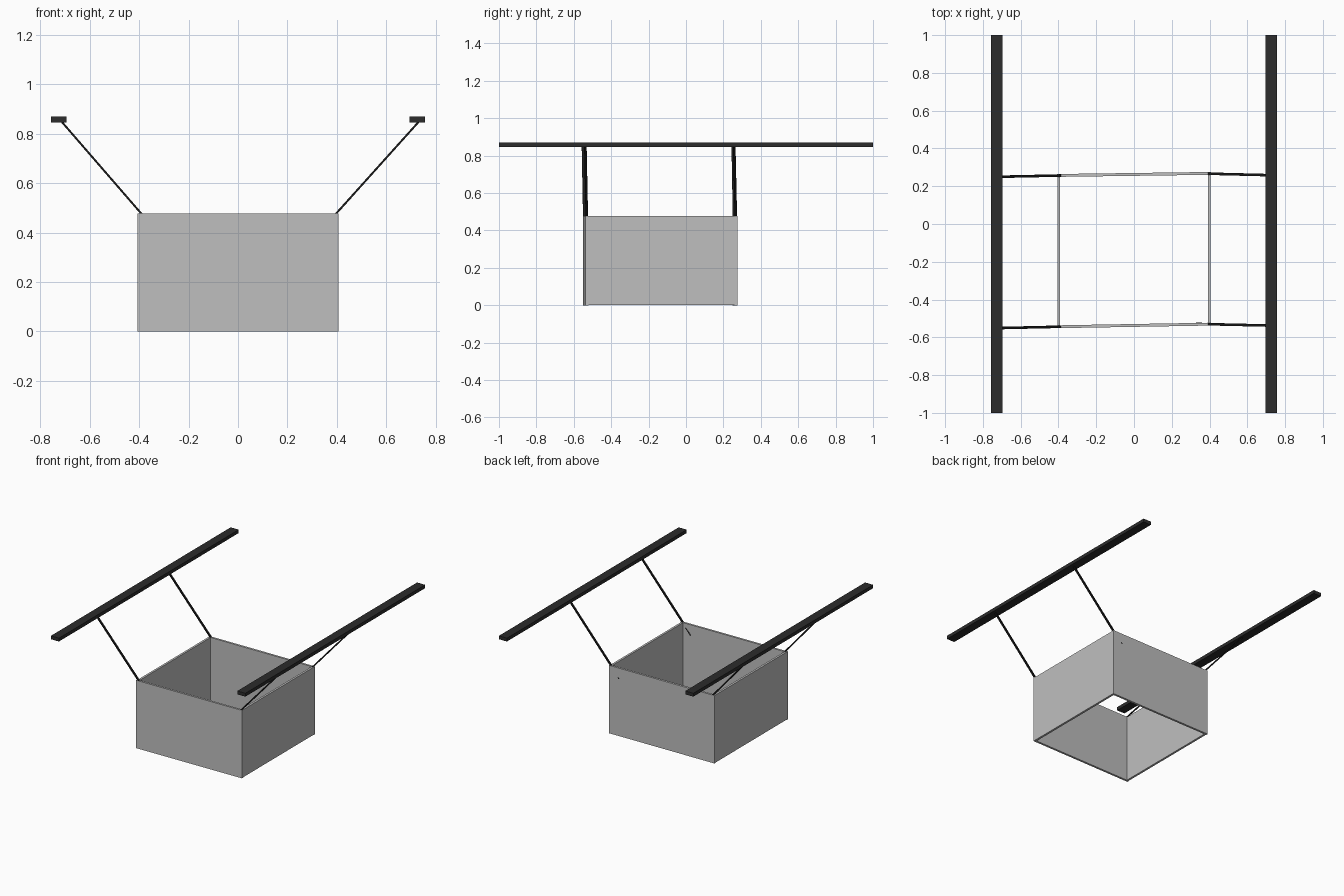
import bpy
import bmesh
from mathutils import Vector

cube = bpy.data.objects.get("Cube")
if cube:
    bpy.data.objects.remove(cube, do_unlink=True)


def material(name, value):
    m = bpy.data.materials.new(name)
    m.use_nodes = True
    colour = (value, value, value, 1)
    m.diffuse_color = colour
    m.node_tree.nodes["Principled BSDF"].inputs["Base Color"].default_value = colour
    return m


panel_grey = material("panel grey", 0.52)
rail_black = material("rail charcoal", 0.025)
strut_black = material("strut black", 0.01)


def beam(name, start, end, side, up, mat):
    """Rectangular bar from start to end with half-extents side and up."""
    start, end, side, up = map(Vector, (start, end, side, up))
    bm = bmesh.new()
    rings = [[bm.verts.new(p + side * a + up * b)
              for a, b in ((-1, -1), (1, -1), (1, 1), (-1, 1))] for p in (start, end)]
    for ring in rings:
        bm.faces.new(ring)
    for i in range(4):
        j = (i + 1) % 4
        bm.faces.new((rings[0][i], rings[0][j], rings[1][j], rings[1][i]))
    bmesh.ops.recalc_face_normals(bm, faces=bm.faces)
    mesh = bpy.data.meshes.new(name)
    bm.to_mesh(mesh)
    bm.free()
    mesh.materials.append(mat)
    obj = bpy.data.objects.new(name, mesh)
    bpy.context.collection.objects.link(obj)


# Open box: slightly skewed front and back panels, straight side panels
HEIGHT, HALF_W, T = 0.478, 0.407, 0.0075
mid = HEIGHT / 2
for name, y_right, y_left in (("front_panel", -0.544, -0.530), ("back_panel", 0.257, 0.268)):
    beam(name, (-HALF_W, y_right, mid), (HALF_W, y_left, mid), (0, T, 0), (0, 0, mid), panel_grey)
for name, x, y0, y1 in (("right_panel", -0.398, -0.538, 0.252), ("left_panel", 0.398, -0.525, 0.262)):
    beam(name, (x, y0, mid), (x, y1, mid), (T, 0, 0), (0, 0, mid - 0.001), panel_grey)

# Long overhead rails
for name, x in (("right_rail", -0.726), ("left_rail", 0.726)):
    beam(name, (x, -1, 0.857), (x, 1, 0.857), (0.031, 0, 0), (0, 0, 0.012), rail_black)

# Slanted struts from the rails into the box panels
struts = {
    "front_right_strut": ((-0.715, -0.551, 0.85), (-0.325, -0.5425, 0.40)),
    "front_left_strut": ((0.733, -0.538, 0.85), (0.33, -0.529, 0.402)),
    "back_right_strut": ((-0.715, 0.25, 0.85), (-0.325, 0.258, 0.40)),
    "back_left_strut": ((0.733, 0.258, 0.85), (0.33, 0.268, 0.402)),
}
for name, (top, foot) in struts.items():
    across = Vector((0, 0.0068, 0))
    thick = (Vector(foot) - Vector(top)).cross(across).normalized() * 0.004
    beam(name, top, foot, across, thick, strut_black)
